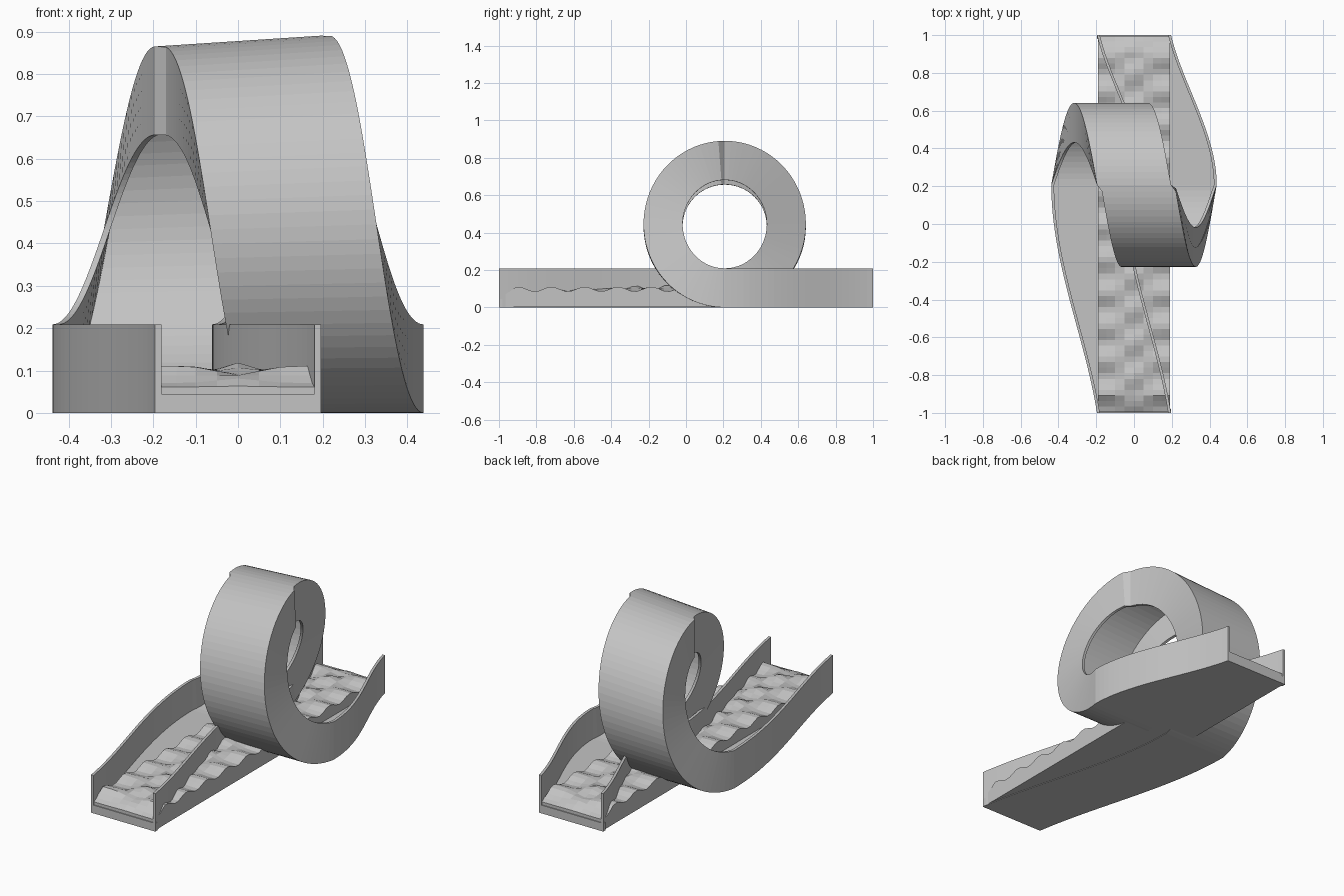
import bpy, bmesh, math

if "Cube" in bpy.data.objects:
    bpy.data.objects.remove(bpy.data.objects["Cube"])

grey = bpy.data.materials.new("light_grey")
grey.diffuse_color = (0.55, 0.55, 0.55, 1)
grey.use_nodes = True
grey.node_tree.nodes["Principled BSDF"].inputs["Base Color"].default_value = grey.diffuse_color

LOOP_Y, RY, RZ = 0.207, 0.434, 0.439    # loop centre and radii
SHIFT = 0.242                           # sideways offset of the lane at the loop foot
HALF, WALL, FLOOR, HIGH = 0.196, 0.015, 0.043, 0.209


def make_object(name, bm):
    bmesh.ops.recalc_face_normals(bm, faces=bm.faces)
    mesh = bpy.data.meshes.new(name)
    bm.to_mesh(mesh)
    bm.free()
    mesh.materials.append(grey)
    ob = bpy.data.objects.new(name, mesh)
    bpy.context.collection.objects.link(ob)
    return ob


def ease(s):
    # sideways drift of the lane between a track end and the loop
    return 0.5 * (s * s * (3 - 2 * s)) + 0.5 * math.sin(s * math.pi / 2)


def loop_x(t):
    # sideways travel through the loop, slightly faster past the top
    return SHIFT * (2 * t - 1) + 0.02 * math.sin(math.pi * t) ** 2 * (1 if t > 0.5 else 0)


# U-shaped channel cross-section: (sideways, height above outer skin)
inner = HALF - WALL
section = [(-HALF, 0), (HALF, 0), (HALF, HIGH), (inner, HIGH), (inner, FLOOR),
           (-inner, FLOOR), (-inner, HIGH), (-HALF, HIGH)]

# Path stations: (x, y, z, angle around the loop)
N, M = 24, 80
path = []
for i in range(N):
    s = i / N
    path.append((-SHIFT * ease(s), -1 + (LOOP_Y + 1) * s, 0, 0))
for i in range(M + 1):
    a = 2 * math.pi * i / M
    path.append((loop_x(i / M), LOOP_Y + RY * math.sin(a), RZ * (1 - math.cos(a)), a))
for i in range(1, N + 1):
    s = 1 - i / N
    path.append((SHIFT * ease(s), 1 - (1 - LOOP_Y) * s, 0, 2 * math.pi))

# Looping lane swept along the path
bm = bmesh.new()
rings = []
for x, y, z, a in path:
    tilt = 0.065 * (1 - math.cos(a)) / 2
    rings.append([bm.verts.new((x + u, y - h * math.sin(a), z + h * math.cos(a) + tilt * u))
                  for u, h in section])
n = len(section)
for r0, r1 in zip(rings, rings[1:]):
    for k in range(n):
        bm.faces.new((r0[k], r0[(k + 1) % n], r1[(k + 1) % n], r1[k]))
bm.faces.new(rings[0])
bm.faces.new(rings[-1])
make_object("loop_lane", bm)


# Straight rippled track running through the middle
def ripple(x, y):
    wave = math.cos(2 * math.pi * (y + 0.72) / 0.178)
    mid = max(0, 1 - abs(x) / 0.11)
    height = 0.098 + 0.013 * wave * (1 - 2.2 * mid) + 0.006 * mid
    end = min(1, max(0, (1 - abs(y)) / 0.09))
    return 0.06 + (height - 0.06) * end


xs = [-0.19, -0.145, -0.1, -0.05, 0, 0.05, 0.1, 0.145, 0.19]
ys = [-0.995 + 1.99 * j / 68 for j in range(69)]
bm = bmesh.new()
rows = []
for y in ys:
    row = [bm.verts.new((x, y, ripple(x, y))) for x in xs]
    row = [bm.verts.new((xs[0], y, 0.003))] + row + [bm.verts.new((xs[-1], y, 0.003))]
    rows.append(row)
w = len(rows[0])
for r0, r1 in zip(rows, rows[1:]):
    for k in range(w):
        bm.faces.new((r0[k], r0[(k + 1) % w], r1[(k + 1) % w], r1[k]))
bm.faces.new(rows[0])
bm.faces.new(rows[-1])
make_object("rippled_track", bm)

# Flat end sills closing the bottom of the straight track
for name, y in (("front_sill", -0.99), ("back_sill", 0.99)):
    bm = bmesh.new()
    bmesh.ops.create_cube(bm, size=1)
    for v in bm.verts:
        v.co = (v.co.x * 0.39, y + v.co.y * 0.02, 0.0225 + v.co.z * 0.045)
    make_object(name, bm)
